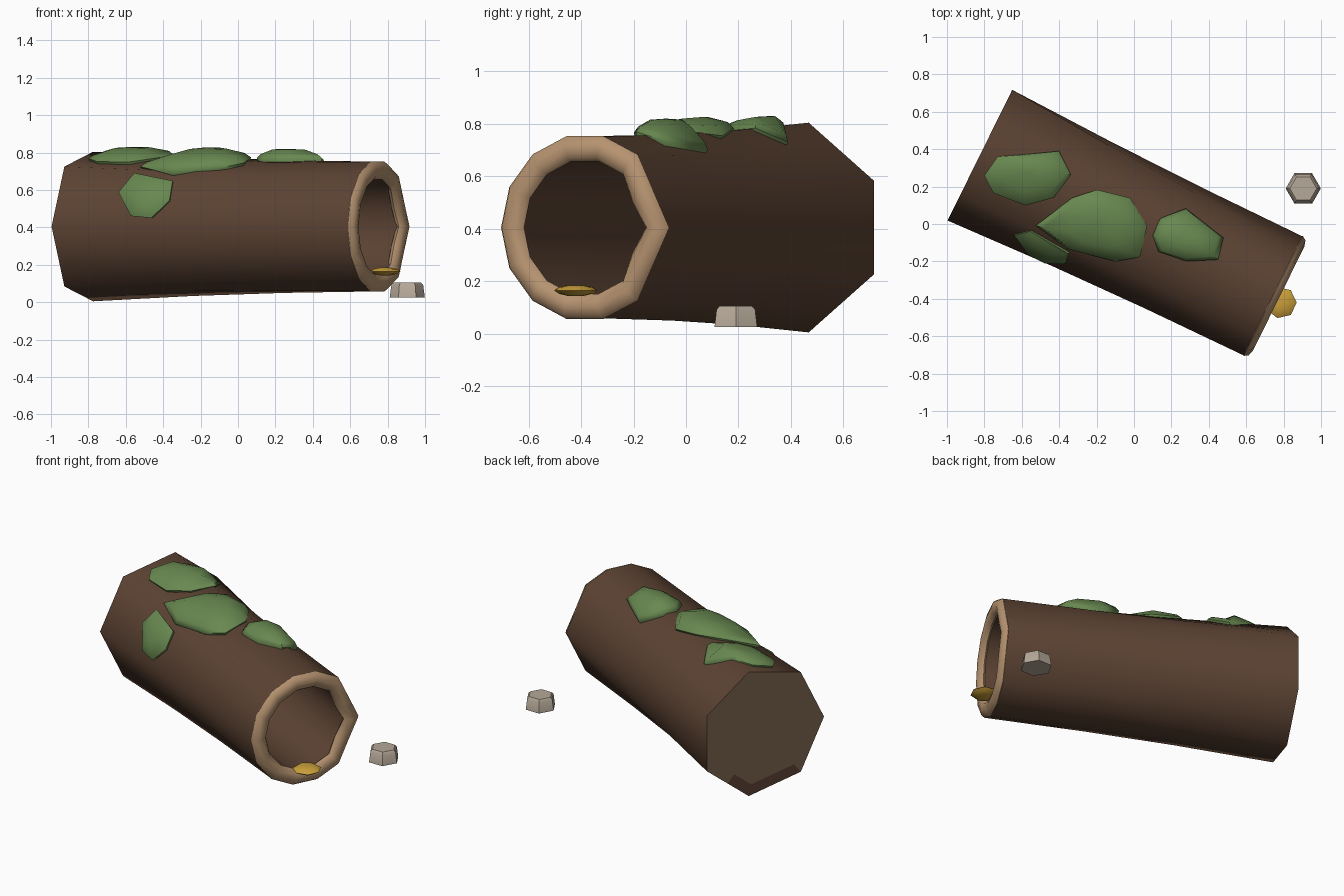
import bpy, bmesh, math
from mathutils import Vector

if "Cube" in bpy.data.objects:
    bpy.data.objects.remove(bpy.data.objects["Cube"])

# Log frame: starts at the closed end, s runs along the log, angle runs round it
START = Vector((-0.815, 0.386, 0.405))
YAW = math.radians(-26.3)
D = Vector((math.cos(YAW), math.sin(YAW), 0))
N = Vector((-math.sin(YAW), math.cos(YAW), 0))
LENGTH = 1.74
SEG = 14
STEP = 2 * math.pi / 7


def material(name, rgb):
    m = bpy.data.materials.new(name)
    lin = [((c / 255 + 0.055) / 1.055) ** 2.4 for c in rgb]
    m.diffuse_color = (*lin, 1)
    m.use_nodes = True
    m.node_tree.nodes["Principled BSDF"].inputs["Base Color"].default_value = m.diffuse_color
    return m


BARK = material("bark brown", (92, 67, 51))
CUT = material("cut wood tan", (182, 147, 112))
END = material("dull end wood", (120, 99, 76))
MOSS = material("moss green", (104, 136, 80))
GOLD = material("fungus gold", (203, 160, 58))
STONE = material("stone grey", (181, 168, 152))


def on_log(s, a, r):
    return START + D * s + N * (r * math.cos(a)) + Vector((0, 0, r * math.sin(a)))


def hept(a, r, start):
    """Radius of a seven-sided outline at angle a."""
    return r * math.cos(STEP / 2) / math.cos((a - start) % STEP - STEP / 2)


def radius(s, a):
    """Bark radius: seven-sided at the closed end, rounder at the open one."""
    f = s / LENGTH
    signed = (a + math.pi) % (2 * math.pi) - math.pi
    left = hept(a, 0.41, math.pi)
    right = hept(a, 0.355, 0) if abs(signed) < STEP else 0.355
    return (left * (1 - f) + right * f) * (1 - 0.03 * math.sin(math.pi * f))


def make(name, rings, mats, closed=False, smooth=60):
    """Loft equal rings of points; cap both ends, or close the loop."""
    bm = bmesh.new()
    vs = [[bm.verts.new(p) for p in ring] for ring in rings]
    n = len(vs[0])
    pairs = list(zip(vs, vs[1:])) + ([(vs[-1], vs[0])] if closed else [])
    for lo, hi in pairs:
        for i in range(n):
            j = (i + 1) % n
            bm.faces.new((lo[i], lo[j], hi[j], hi[i]))
    if not closed:
        bm.faces.new(vs[0])
        bm.faces.new(vs[-1])
    bmesh.ops.recalc_face_normals(bm, faces=bm.faces[:])
    me = bpy.data.meshes.new(name)
    bm.to_mesh(me)
    bm.free()
    for m in mats:
        me.materials.append(m)
    ob = bpy.data.objects.new(name, me)
    bpy.context.collection.objects.link(ob)
    bpy.ops.object.select_all(action='DESELECT')
    ob.select_set(True)
    bpy.context.view_layer.objects.active = ob
    bpy.ops.object.shade_smooth_by_angle(angle=math.radians(smooth))
    return ob


ANG = [i * 2 * math.pi / SEG for i in range(SEG)]

# Hollow log: closed end, bark, open end, inner wall
rings = [[on_log(0, a, radius(0, a) * 0.82) for a in ANG]]
rings += [[on_log(s, a, radius(s, a)) for a in ANG] for s in (0, 0.6, 1.15, LENGTH)]
rings += [[on_log(s, a, r) for a in ANG] for s, r in ((LENGTH, 0.265), (0.06, 0.29))]
log = make("hollow_log", rings, [BARK, END])
for p in log.data.polygons:
    rel = p.center - START
    if abs(rel.dot(D)) < 0.005:
        lower = rel.z < -0.24  # bark strip left along the bottom of the closed end
        p.material_index = 0 if lower else 1

# Rounded rim on the open end, flatter along the log than across
rim = []
for k in range(8):
    b = k * math.pi / 4
    ring = []
    for a in ANG:
        edge = radius(LENGTH, a) + 0.002
        ring.append(on_log(LENGTH + 0.032 * math.sin(b), a,
                           edge - 0.049 + 0.049 * math.cos(b)))
    rim.append(ring)
make("cut_rim", rim, [CUT], closed=True)


# Moss patches: low domes that follow the bark
def from_top(x, y):
    rel = Vector((x, y, 0)) - START
    s, t = rel.dot(D), rel.dot(N)
    return s, math.acos(t / 0.375)


def from_front(x, z):
    a = math.pi - math.asin((z - START.z) / 0.375)
    s = (x - START.x - N.x * 0.375 * math.cos(a)) / D.x
    return s, a


def moss(name, outline, height):
    cs = sum(p[0] for p in outline) / len(outline)
    ca = sum(p[1] for p in outline) / len(outline)
    rings = []
    for scale, lift in ((0.96, -0.02), (1, 0.012), (0.86, 0.55 * height),
                        (0.5, 0.95 * height), (0.15, height)):
        ring = []
        for s, a in outline:
            s2, a2 = cs + (s - cs) * scale, ca + (a - ca) * scale
            ring.append(on_log(s2, a2, radius(s2, a2) + lift))
        rings.append(ring)
    make(name, rings, [MOSS])


moss("moss_back", [from_top(*p) for p in (
    (-0.8, 0.26), (-0.73, 0.36), (-0.6, 0.365), (-0.4, 0.39),
    (-0.34, 0.26), (-0.43, 0.14), (-0.58, 0.1), (-0.75, 0.17))], 0.05)
moss("moss_middle", [from_top(*p) for p in (
    (-0.52, 0), (-0.33, 0.14), (-0.2, 0.18), (-0.02, 0.14),
    (0.07, -0.01), (0.03, -0.18), (-0.1, -0.2), (-0.35, -0.13))], 0.065)
moss("moss_front", [from_top(*p) for p in (
    (0.1, -0.06), (0.14, 0.03), (0.28, 0.09), (0.48, -0.07),
    (0.45, -0.19), (0.28, -0.2), (0.13, -0.15))], 0.06)
moss("moss_side", [from_front(*p) for p in (
    (-0.64, 0.59), (-0.55, 0.68), (-0.35, 0.65), (-0.37, 0.55),
    (-0.46, 0.45), (-0.57, 0.46))], 0.045)


def disc(center, n, r, z, turn=0):
    return [Vector((center[0] + r * math.cos(turn + i * 2 * math.pi / n),
                    center[1] + r * math.sin(turn + i * 2 * math.pi / n), z))
            for i in range(n)]


# Bracket fungus lying in the mouth of the log
make("fungus", [disc((0.785, -0.42), 7, r, z) for r, z in (
    (0.03, 0.144), (0.065, 0.152), (0.085, 0.165), (0.065, 0.178), (0.03, 0.185))],
    [GOLD])

# Small six-sided stone beside the log
make("stone", [disc((0.905, 0.19), 6, r, z) for r, z in (
    (0.094, 0.025), (0.085, 0.092), (0.072, 0.105))], [STONE], smooth=35)
